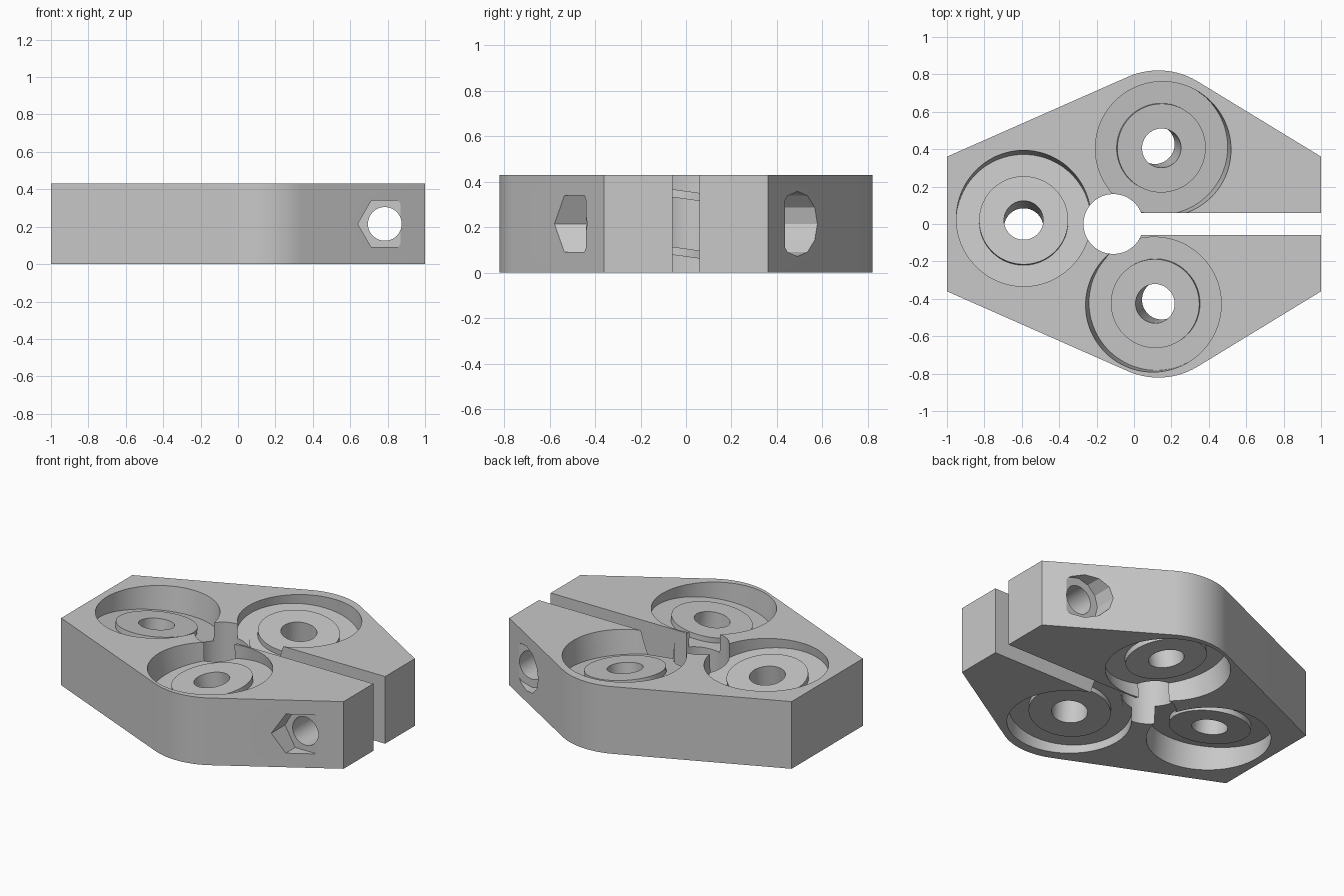
import bpy, bmesh
from math import radians, sin, cos, atan2, acos, hypot, pi
from mathutils import Matrix, Vector

cube = bpy.data.objects.get("Cube")
if cube:
    bpy.data.objects.remove(cube, do_unlink=True)

HEIGHT = 0.43
MID = HEIGHT / 2
SHAFT = Vector((-0.11, 0, MID))
ORBIT = 0.48          # distance from shaft to each bearing seat
TILT = radians(8)
BOLT_X = 0.785

grey = bpy.data.materials.new("light grey")
grey.use_nodes = True
grey.diffuse_color = (0.58, 0.58, 0.58, 1)
grey.node_tree.nodes["Principled BSDF"].inputs["Base Color"].default_value = grey.diffuse_color


def add_object(name, bm):
    bmesh.ops.recalc_face_normals(bm, faces=bm.faces)
    if bm.calc_volume(signed=True) < 0:
        bmesh.ops.reverse_faces(bm, faces=bm.faces)
    mesh = bpy.data.meshes.new(name)
    bm.to_mesh(mesh)
    bm.free()
    mesh.materials.append(grey)
    obj = bpy.data.objects.new(name, mesh)
    bpy.context.collection.objects.link(obj)
    return obj


def prism(name, outline, z0, z1):
    bm = bmesh.new()
    face = bm.faces.new([bm.verts.new((x, y, z0)) for x, y in outline])
    new = bmesh.ops.extrude_face_region(bm, geom=[face])["geom"]
    verts = [v for v in new if isinstance(v, bmesh.types.BMVert)]
    bmesh.ops.translate(bm, verts=verts, vec=(0, 0, z1 - z0))
    return add_object(name, bm)


def rod(name, radius, sides, z0, z1, matrix):
    points = [(radius * cos(2 * pi * i / sides), radius * sin(2 * pi * i / sides))
              for i in range(sides)]
    obj = prism(name, points, z0, z1)
    obj.data.transform(matrix)
    return obj


def lathe(name, profile, matrix, steps=96):
    bm = bmesh.new()
    verts = [bm.verts.new((r, 0, z)) for r, z in profile]
    edges = [bm.edges.new(pair) for pair in zip(verts, verts[1:])]
    bmesh.ops.spin(bm, geom=verts + edges, cent=(0, 0, 0), axis=(0, 0, 1),
                   angle=2 * pi, steps=steps)
    bmesh.ops.remove_doubles(bm, verts=bm.verts, dist=0.0001)
    bm.transform(matrix)
    return add_object(name, bm)


def volume(mesh):
    bm = bmesh.new()
    bm.from_mesh(mesh)
    result = bm.calc_volume()
    bm.free()
    return result


def carve(target, cutter):
    # Subtract the cutter, trying the second solver if the first removes nothing
    before = volume(target.data)
    mod = target.modifiers.new(cutter.name, "BOOLEAN")
    mod.operation = "DIFFERENCE"
    mod.object = cutter
    for solver in ("EXACT", "MANIFOLD"):
        mod.solver = solver
        bpy.context.view_layer.update()
        graph = bpy.context.evaluated_depsgraph_get()
        mesh = bpy.data.meshes.new_from_object(target.evaluated_get(graph))
        if 0.5 * before < volume(mesh) < before - 0.0003:
            break
    target.modifiers.remove(mod)
    target.data = mesh
    bpy.data.objects.remove(cutter, do_unlink=True)


def tangent_angle(corner, centre, radius, side):
    # Angle on the circle where a line from the corner touches it
    dx, dy = corner[0] - centre[0], corner[1] - centre[1]
    return atan2(dy, dx) + side * acos(radius / hypot(dx, dy))


# Plate outline: straight flanks running tangent into rounded shoulders
shoulder, radius = (0.13, 0.416), 0.405
right, left = (1, 0.36), (-1, 0.36)
a0 = tangent_angle(right, shoulder, radius, 1)
a1 = tangent_angle(left, shoulder, radius, -1) % (2 * pi)
arc = [(shoulder[0] + radius * cos(a0 + (a1 - a0) * i / 24),
        shoulder[1] + radius * sin(a0 + (a1 - a0) * i / 24)) for i in range(25)]
upper = [right] + arc + [left]
lower = [(x, -y) for x, y in reversed(upper)]
body = prism("clamp_plate", upper + lower, 0, HEIGHT)

# Three skewed bearing seats, each with a raised boss and a through hole
half = [(0, 0.6), (0.36, 0.6), (0.36, 0.11), (0.238, 0.11), (0.238, 0.143), (0.105, 0.143)]
seat_profile = half + [(r, -z) for r, z in reversed(half)]
for k in range(3):
    matrix = (Matrix.Translation(SHAFT) @ Matrix.Rotation(radians(60 + 120 * k), 4, "Z")
              @ Matrix.Translation((ORBIT, 0, 0)) @ Matrix.Rotation(TILT, 4, "X")
              @ Matrix.Rotation(radians(1.3), 4, "Z"))
    carve(body, lathe("bearing_seat", seat_profile, matrix))

# Shaft hole and clamping slot
carve(body, rod("shaft_hole", 0.16, 96, -0.5, 0.5, Matrix.Translation(SHAFT)))
slot = [(-0.1, -0.06), (1.2, -0.06), (1.2, 0.06), (-0.1, 0.06)]
carve(body, prism("clamp_slot", slot, -0.2, 0.8))

# Clamp bolt hole along y, hexagonal nut trap in front, round head recess behind
along_y = Matrix.Translation((BOLT_X, 0, MID)) @ Matrix.Rotation(radians(-90), 4, "X")
carve(body, rod("bolt_hole", 0.09, 64, -1, 1, along_y))
carve(body, rod("nut_trap", 0.144, 6, -1, -0.44, along_y))
carve(body, rod("bolt_head_recess", 0.143, 12, 0.435, 1, along_y))

# Smooth the round walls, keep the machined edges sharp
bpy.ops.object.select_all(action="DESELECT")
bpy.context.view_layer.objects.active = body
body.select_set(True)
bpy.ops.object.shade_smooth_by_angle(angle=radians(20))
